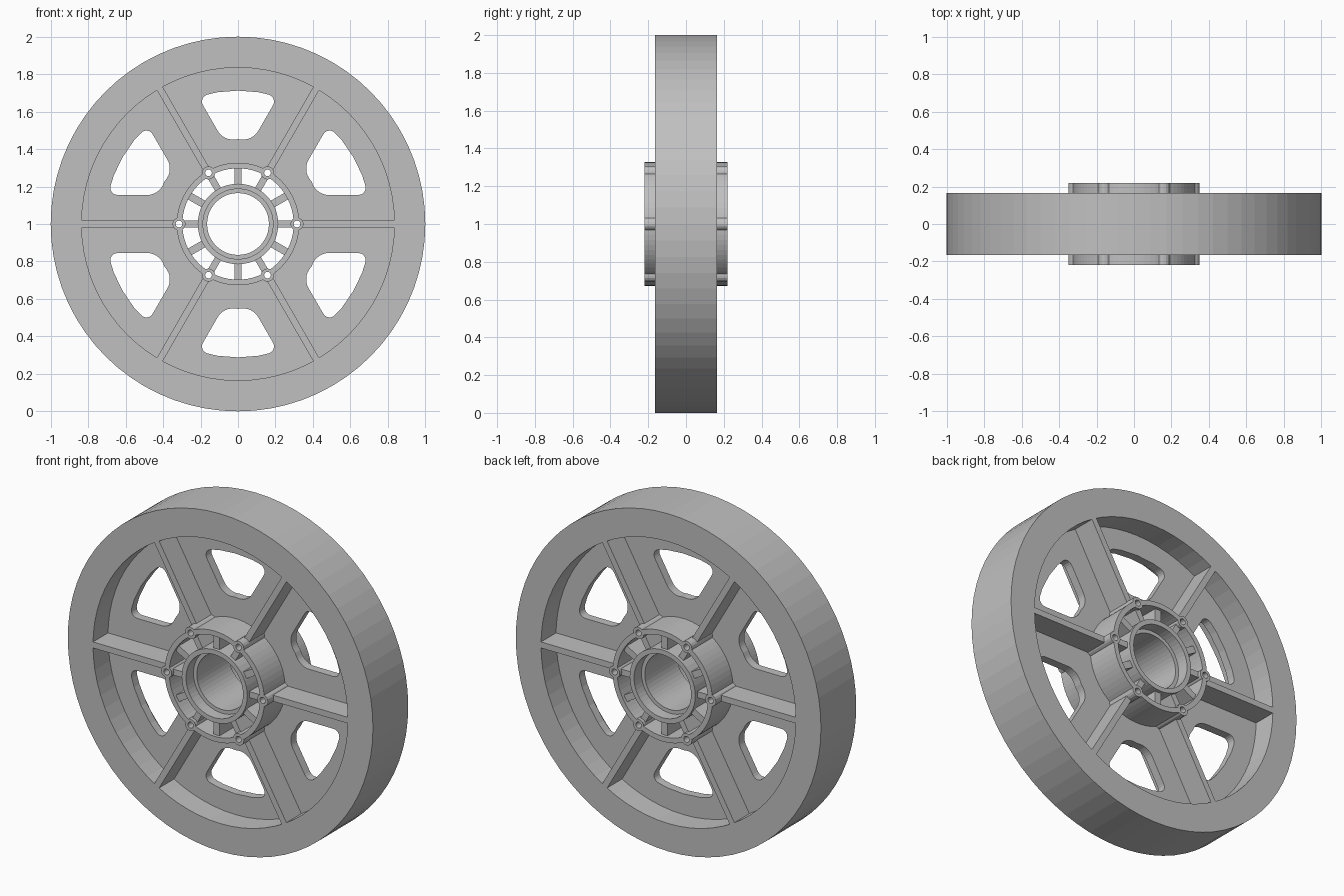
import bpy, bmesh
from math import sin, cos, pi, radians, sqrt
from mathutils import Matrix, Vector

cube = bpy.data.objects.get("Cube")
if cube:
    bpy.data.objects.remove(cube)

grey = bpy.data.materials.new("plain grey")
grey.use_nodes = True
COLOUR = (0.53, 0.53, 0.53, 1)
grey.diffuse_color = COLOUR
grey.node_tree.nodes["Principled BSDF"].inputs["Base Color"].default_value = COLOUR

CENTRE = Vector((0, 0, 1))
SIX = [radians(60 * i) for i in range(6)]


def finish(name, bm):
    """Turn a bmesh built around the axle into an object at axle height."""
    bmesh.ops.recalc_face_normals(bm, faces=bm.faces)
    mesh = bpy.data.meshes.new(name)
    bm.to_mesh(mesh)
    bm.free()
    mesh.materials.append(grey)
    obj = bpy.data.objects.new(name, mesh)
    obj.location = CENTRE
    bpy.context.collection.objects.link(obj)
    return obj


def add_lathe(bm, profile, segments, centre=(0, 0)):
    """Revolve a closed (radius, y) profile about an axis along y."""
    rings = []
    for i in range(segments):
        a = 2 * pi * i / segments
        rings.append([bm.verts.new((centre[0] + r * cos(a), y, centre[1] + r * sin(a)))
                      for r, y in profile])
    n = len(profile)
    for i, ring in enumerate(rings):
        following = rings[(i + 1) % segments]
        for j in range(n):
            k = (j + 1) % n
            bm.faces.new((ring[j], ring[k], following[k], following[j]))


def tube_profile(inner, outer, half):
    return [(inner, -half), (outer, -half), (outer, half), (inner, half)]


def lathe(name, profile, segments):
    bm = bmesh.new()
    add_lathe(bm, profile, segments)
    return finish(name, bm)


def add_bar(bm, angle, start, end, width, half):
    """Radial bar from start to end radius."""
    turn = Matrix.Rotation(-angle, 4, 'Y')
    place = Matrix.Translation(((start + end) / 2, 0, 0))
    size = Matrix.Diagonal((end - start, half * 2, width, 1))
    bmesh.ops.create_cube(bm, size=1, matrix=turn @ place @ size)


def cut(obj, cutter):
    mod = obj.modifiers.new("cut", 'BOOLEAN')
    mod.operation = 'DIFFERENCE'
    mod.solver = 'EXACT'
    mod.object = cutter
    cutter.hide_render = True
    cutter.hide_viewport = True
    cutter.display_type = 'WIRE'


# Cutter for the rounded windows, sides parallel to the ribs
def window_outline():
    gap = 0.155
    points = []
    for radius, steps in ((0.712, 4), (0.453, 2)):
        along = sqrt(radius ** 2 - gap ** 2)
        corner = Vector((along * 0.5 - gap * sin(pi / 3), along * sin(pi / 3) + gap * 0.5))
        spread = Vector((0, 1)).angle(corner)
        arc = [pi / 2 - spread + 2 * spread * i / steps for i in range(steps + 1)]
        if points:
            arc.reverse()
        points += [(radius * cos(a), radius * sin(a)) for a in arc]
    return points, (0, 4, 5, 7)


bm = bmesh.new()
outline, corners = window_outline()
for angle in SIX:
    turn = Matrix.Rotation(angle, 3, 'Y')
    front = [bm.verts.new(turn @ Vector((x, -0.1, z))) for x, z in outline]
    back = [bm.verts.new(turn @ Vector((x, 0.1, z))) for x, z in outline]
    bm.faces.new(front)
    bm.faces.new(back[::-1])
    for i in range(len(front)):
        j = (i + 1) % len(front)
        bm.faces.new((front[i], back[i], back[j], front[j]))
    edges = [bm.edges.get((front[i], back[i])) for i in corners]
    bmesh.ops.bevel(bm, geom=edges, offset=0.055, segments=6, profile=0.5, affect='EDGES')
window_cutter = finish("window_cutter", bm)

# Cutter for the six bolt holes
BOLT_CIRCLE = 0.315
bolt_spots = [(BOLT_CIRCLE * cos(a), BOLT_CIRCLE * sin(a)) for a in SIX]
bm = bmesh.new()
for x, z in bolt_spots:
    bmesh.ops.create_cone(bm, cap_ends=True, segments=16, radius1=0.018, radius2=0.018, depth=0.6,
                          matrix=Matrix.Translation((x, 0, z)) @ Matrix.Rotation(pi / 2, 4, 'X'))
bolt_cutter = finish("bolt_hole_cutter", bm)

# Rim, web and ribs
lathe("rim", tube_profile(0.835, 1.0, 0.165), 72)

web = lathe("web", tube_profile(0.32, 0.84, 0.025), 72)
cut(web, window_cutter)
cut(web, bolt_cutter)

bm = bmesh.new()
for angle in SIX:
    add_bar(bm, angle, 0.338, 0.84, 0.036, 0.165)
finish("ribs", bm)

# Hub shell with bolt bosses
hub = lathe("hub_shell", tube_profile(0.297, 0.327, 0.22), 72)
cut(hub, bolt_cutter)

bm = bmesh.new()
for spot in bolt_spots:
    add_lathe(bm, tube_profile(0.018, 0.035, 0.22), 16, spot)
finish("bolt_bosses", bm)

# Bearing sleeve with a stepped pocket at each end
half_sleeve = [(0.165, 0.15), (0.187, 0.15), (0.187, 0.22), (0.215, 0.22)]
lathe("bearing_sleeve", half_sleeve + [(r, -y) for r, y in reversed(half_sleeve)], 48)

# Short spokes joining the sleeve to the hub shell
bm = bmesh.new()
for angle in SIX:
    add_bar(bm, angle, 0.208, 0.297, 0.036, 0.2)
    add_bar(bm, angle + pi / 6, 0.208, 0.31, 0.04, 0.2)
finish("hub_spokes", bm)
